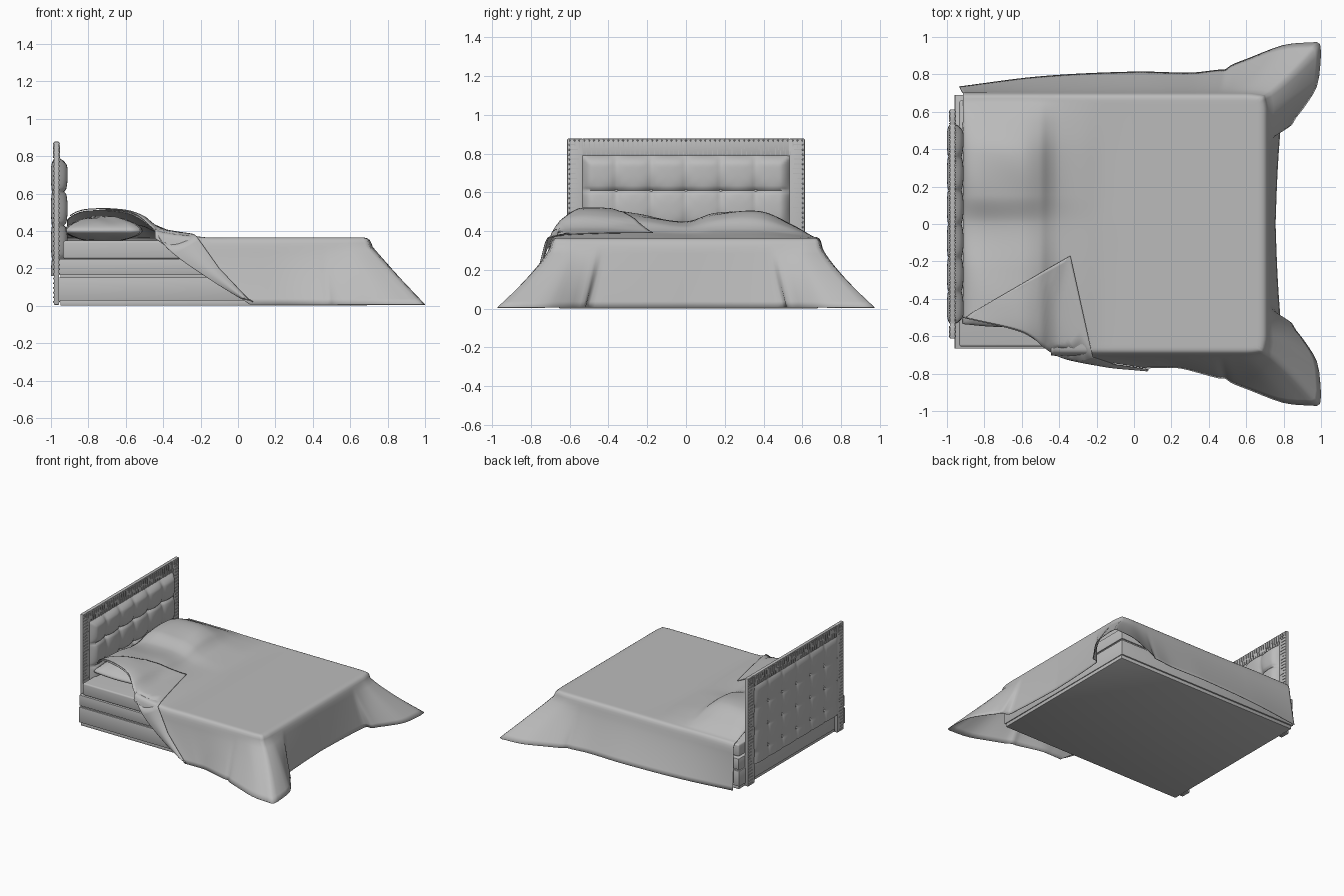
import bpy, bmesh, math, random
from mathutils import Vector, Matrix

random.seed(4)
cube = bpy.data.objects.get("Cube")
if cube:
    bpy.data.objects.remove(cube, do_unlink=True)

grey = bpy.data.materials.new("grey fabric")
grey.use_nodes = True
COLOUR = (0.5, 0.5, 0.5, 1)
grey.diffuse_color = COLOUR
next(n for n in grey.node_tree.nodes if n.type == 'BSDF_PRINCIPLED').inputs["Base Color"].default_value = COLOUR


def finish(name, bm, angle=40):
    """Turn a bmesh into a shaded object."""
    bmesh.ops.recalc_face_normals(bm, faces=bm.faces[:])
    mesh = bpy.data.meshes.new(name)
    bm.to_mesh(mesh)
    bm.free()
    obj = bpy.data.objects.new(name, mesh)
    bpy.context.collection.objects.link(obj)
    mesh.materials.append(grey)
    bpy.ops.object.select_all(action='DESELECT')
    obj.select_set(True)
    bpy.context.view_layer.objects.active = obj
    bpy.ops.object.shade_smooth_by_angle(angle=math.radians(angle))
    return obj


def add_box(bm, lo, hi):
    lo, hi = Vector(lo), Vector(hi)
    size = Matrix.Diagonal((*(hi - lo), 1))
    bmesh.ops.create_cube(bm, size=1, matrix=Matrix.Translation((lo + hi) / 2) @ size)


def box(name, lo, hi, bevel=0.005, segments=2):
    bm = bmesh.new()
    add_box(bm, lo, hi)
    bmesh.ops.bevel(bm, geom=bm.edges[:], offset=bevel, segments=segments, affect='EDGES', profile=0.5)
    return finish(name, bm)


def add_sheet(bm, grid):
    """Faces between equally long rows of vertices."""
    for a, b in zip(grid, grid[1:]):
        for i in range(len(a) - 1):
            bm.faces.new((a[i], a[i + 1], b[i + 1], b[i]))


def sheet(name, rows):
    bm = bmesh.new()
    add_sheet(bm, [[bm.verts.new(p) for p in row] for row in rows])
    return finish(name, bm, 80)


def thicken(obj):
    solid = obj.modifiers.new("cloth", 'SOLIDIFY')
    solid.thickness = 0.004
    solid.offset = -1


def curve(x, pts):
    """Smooth interpolation through (x, value) pairs."""
    x = min(max(x, pts[0][0]), pts[-1][0])
    k = next(i for i in range(len(pts) - 1) if x <= pts[i + 1][0])

    def slope(i):
        a, b = pts[max(i - 1, 0)], pts[min(i + 1, len(pts) - 1)]
        return (b[1] - a[1]) / (b[0] - a[0])
    (a, p), (b, q) = pts[k], pts[k + 1]
    w = b - a
    t = (x - a) / w
    ramp = t * t * (3 - 2 * t)
    return p + (q - p) * ramp + slope(k) * w * t * (1 - t) ** 2 - slope(k + 1) * w * t * t * (1 - t)


# Bed base, drawer layers and mattress
box("plinth", (-0.95, -0.655, 0), (0.69, 0.68, 0.03))
box("lower_base", (-0.96, -0.665, 0.028), (0.695, 0.69, 0.152), 0.002)
box("base_gap", (-0.95, -0.655, 0.14), (0.685, 0.68, 0.175))
box("upper_base", (-0.955, -0.665, 0.164), (0.695, 0.69, 0.25), 0.002)
box("mattress", (-0.935, -0.655, 0.25), (0.67, 0.66, 0.348), 0.012, 3)

# Headboard frame: two posts and a top rail
for side, s in (("left", 1), ("right", -1)):
    inner, outer = sorted((s * 0.53, s * 0.613))
    box(side + "_headboard_post", (-0.985, inner, 0.005), (-0.957, outer, 0.877), 0.004)
box("headboard_rail", (-0.985, -0.535, 0.785), (-0.957, 0.535, 0.877), 0.004)

# Gathered border and nail heads on both faces
pleats, studs = bmesh.new(), bmesh.new()


def add_stud(x, y, z):
    bmesh.ops.create_icosphere(studs, subdivisions=1, radius=0.005, matrix=Matrix.Translation((x, y, z)))


def add_pleat(x, y0, y1, z0, z1):
    add_box(pleats, (x - 0.004, min(y0, y1), z0), (x + 0.004, max(y0, y1), z1))


for x in (-0.957, -0.985):
    for i in range(49):
        y = -0.6 + i * 0.025
        add_stud(x, y, 0.868)
        add_pleat(x, y, y + 0.004, 0.862 - random.uniform(0.02, 0.05), 0.862)
        if abs(y) < 0.53:
            add_pleat(x, y + 0.01, y + 0.014, 0.79, 0.79 + random.uniform(0.015, 0.04))
    for i in range(34):
        z = 0.02 + i * 0.025
        for s in (-1, 1):
            add_stud(x, s * 0.603, z)
            add_pleat(x, s * 0.597, s * (0.597 - random.uniform(0.02, 0.05)), z, z + 0.004)
finish("headboard_pleats", pleats)
finish("nail_heads", studs)


# Tufted panels with buttons
def tufted(name, x0, depth, half, z_low, z_top, cell=0.18, step=0.012):
    rows = []
    nz, ny = round((z_top - z_low) / step), round(2 * half / step)
    for j in range(nz + 1):
        z = z_top - (z_top - z_low) * j / nz
        row = []
        for i in range(ny + 1):
            y = -half + 2 * half * i / ny
            a = abs(math.sin(math.pi * y / cell))
            b = abs(math.sin(math.pi * (z_top - z) / cell))
            rim = min(1, (half - abs(y)) / 0.04, (z_top - z) / 0.04)
            full = 0.4 * min(a, b) ** 0.35 + 0.6 * (a + b - a * b) ** 0.7
            row.append((x0 + depth * full * max(rim, 0) ** 0.5, y, z))
        rows.append(row)
    sheet(name, rows)


tufted("headboard_front_panel", -0.957, 0.046, 0.535, 0.25, 0.79)
tufted("headboard_back_panel", -0.98, -0.02, 0.54, 0.16, 0.79)
buttons = bmesh.new()
for i in range(-2, 3):
    for k in range(1, 4):
        for x in (-0.952, -0.985):
            m = Matrix.Translation((x, i * 0.18, 0.79 - k * 0.18)) @ Matrix.Diagonal((0.6, 1, 1, 1))
            bmesh.ops.create_uvsphere(buttons, u_segments=10, v_segments=6, radius=0.011, matrix=m)
finish("headboard_buttons", buttons)


# Pillows: soft lens shapes with nearly square outlines
def pillow(name, centre, lx, ly, height):
    bm = bmesh.new()
    bmesh.ops.create_uvsphere(bm, u_segments=40, v_segments=20, radius=1)
    for v in bm.verts:
        x, y, z = v.co
        big = max(abs(x), abs(y))
        square = 1 + 0.8 * (math.hypot(x, y) / big - 1) if big > 1e-4 else 1
        puff = (0.7 + 0.3 * abs(z)) * (1 + 0.06 * math.sin(9 * x + 3) * math.sin(7 * y))
        if z < 0:
            puff *= 0.75
        v.co = Vector(centre) + Vector((x * square * lx, y * square * ly, z * height * puff))
    finish(name, bm, 80)


pillow("right_pillow", (-0.72, -0.29, 0.4), 0.21, 0.26, 0.078)
pillow("left_pillow", (-0.72, 0.3, 0.4), 0.21, 0.26, 0.075)

# Bedspread top, raised over the pillows
ALONG = [(-0.93, 0.55), (-0.88, 0.85), (-0.8, 1), (-0.6, 0.96), (-0.5, 0.72), (-0.45, 0.44), (-0.4, 0.26), (-0.25, 0.08), (-0.16, 0), (0, 0)]
ACROSS = [(-0.7, 0.6), (-0.6, 0.94), (-0.45, 0.98), (-0.24, 0.83), (0, 0.58), (0.15, 0.88), (0.38, 0.94), (0.54, 0.5), (0.66, 0.04)]
FOLD = [(-0.92, -0.5), (-0.6, -0.58), (-0.47, -0.655), (-0.4, -0.66), (0, -0.66)]
RIM = 0.66


def top_z(x, y):
    hump = curve(x, ALONG) * curve(y, ACROSS)
    return 0.365 + 0.145 * hump + 0.006 * hump * math.sin(14 * x + 9 * y) * math.sin(6 * y)


# Hem of the hanging sides: distance along the rim, then x and outward y
HEM = [(-0.92, -0.94, 0.735), (-0.5, -0.5, 0.79), (0, 0, 0.815), (0.3, 0.31, 0.81),
       (0.42, 0.45, 0.825), (0.46, 0.49, 0.828), (0.49, 0.52, 0.85), (0.54, 0.62, 0.89),
       (0.59, 0.8, 0.957), (0.63, 0.94, 0.97), (RIM, 0.995, 0.962), (0.69, 0.997, 0.86),
       (0.72, 0.98, 0.74), (0.77, 0.915, 0.63), (0.82, 0.865, 0.565), (0.86, 0.835, 0.52),
       (0.885, 0.79, 0.515), (0.92, 0.78, 0.46), (1.1, 0.766, 0.24), (2 * RIM, 0.757, 0)]
LEFT_HEM = [(s, Vector((x, y))) for s, x, y in HEM]
RIGHT_HEM = [(-0.46, Vector((0.06, 0.772))), (0, Vector((0.17, 0.77))), (0.2, Vector((0.26, 0.775)))] + LEFT_HEM[4:]
SHOULDER = ((0.012, 0.001), (0.023, 0.005), (0.032, 0.014), (0.038, 0.03), (0.043, 0.05))


def drape(rim):
    """Points hanging from one rim point down to the hem."""
    side = -1 if rim.y < 0 else 1
    s = rim.x if abs(rim.y) > RIM - 1e-4 else 2 * RIM - abs(rim.y)
    hem = curve(s, LEFT_HEM if side > 0 else RIGHT_HEM)
    hem = Vector((hem.x, side * hem.y, 0.007))
    out = Vector((max(0, rim.x - 0.6), side * max(0, abs(rim.y) - 0.6), 0)).normalized()
    out.x *= 1.4
    pts = [rim + out * d - Vector((0, 0, z)) for d, z in SHOULDER]
    start = pts[-1]
    for k in range(1, 11):
        t = k / 10
        p = start.lerp(hem, t)
        p.y = start.y + (hem.y - start.y) * t ** 1.2
        pts.append(p)
    return pts


spread = bmesh.new()
top = []
NX, NY = 110, 84
for i in range(NX + 1):
    x = -0.915 + (RIM + 0.915) * i / NX
    low = max(-RIM, curve(x, FOLD))
    ys = [low + (RIM - low) * j / NY for j in range(NY + 1)]
    top.append([spread.verts.new((x, y, top_z(x, y))) for y in ys])
add_sheet(spread, top)
rim_loop = [col[-1] for col in top] + top[-1][-2:0:-1]
rim_loop += [col[0] for col in reversed(top) if col[0].co.x > -0.45]
add_sheet(spread, [[v] + [spread.verts.new(p) for p in drape(v.co.copy())] for v in rim_loop])
thicken(finish("bedspread", spread, 80))

# Turned-back corner of the bedspread: fold edge and free edge
EDGE = [(-0.9, -0.5, 0.47), (-0.6, -0.575, 0.47), (-0.47, -0.67, 0.43),
        (-0.36, -0.725, 0.29), (-0.15, -0.762, 0.14), (0.06, -0.775, 0.01)]
FREE = [(-0.86, -0.47, 0.48), (-0.6, -0.32, 0.5), (-0.34, -0.17, 0.39),
        (-0.22, -0.712, 0.37), (-0.1, -0.752, 0.2), (0.08, -0.777, 0.01)]
FOLD_KEYS = [(k, Vector(p)) for k, p in enumerate(EDGE)]
rows = []
for k in range(50):
    i, t = k // 10, k % 10 / 9
    a = curve(i + t, FOLD_KEYS)
    b = Vector(FREE[i]).lerp(Vector(FREE[i + 1]), t)
    if k % 10 == 0 and k:
        continue
    row = []
    for j in range(21):
        p = a.lerp(b, j / 20)
        past = max(0, -RIM - p.y)
        p.z = max(p.z, top_z(p.x, p.y) + 0.01 - 3 * past)
        p.y -= 0.012 * math.sin(math.pi * j / 20) * min(1, past / 0.05)
        row.append(p)
    rows.append(row)
thicken(sheet("turned_back_corner", rows))
